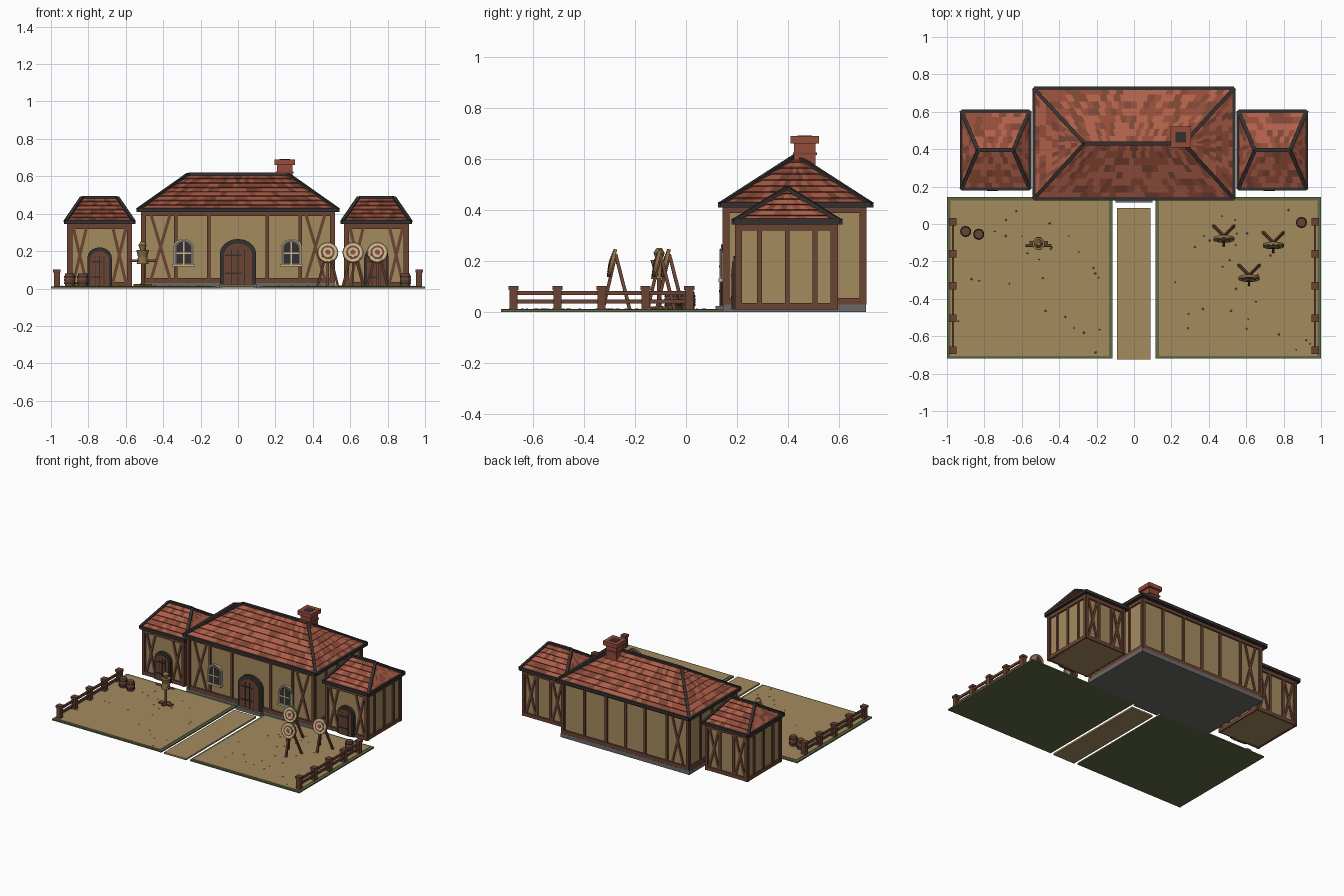
import bpy, bmesh, math, random
from mathutils import Vector, Matrix

random.seed(4)
cube = bpy.data.objects.get("Cube")
if cube:
    bpy.data.objects.remove(cube)

COLOURS = {"plaster": "a58b5f", "timber": "6b4434", "charcoal": "35302e",
           "tile_light": "ae604a", "tile_red": "944c3a", "tile_brown": "7c4535",
           "grass": "5f6b45", "stone": "6c6a68", "cream": "c4b792", "straw": "8a7048"}


def linear(code):
    vals = [int(code[i:i + 2], 16) / 255 for i in (0, 2, 4)]
    return [v / 12.92 if v < 0.04 else ((v + 0.055) / 1.055) ** 2.4 for v in vals] + [1]


MATS = {}
for key, code in COLOURS.items():
    m = bpy.data.materials.new(key)
    m.use_nodes = True
    m.diffuse_color = linear(code)
    m.node_tree.nodes["Principled BSDF"].inputs["Base Color"].default_value = linear(code)
    MATS[key] = m

PARTS = {}


def part(name, mat):
    """Mesh under construction and the slot number of a colour in it."""
    bm, slots = PARTS.setdefault(name, (bmesh.new(), []))
    if mat not in slots:
        slots.append(mat)
    return bm, slots.index(mat)


def paint(verts, slot):
    for v in verts:
        for f in v.link_faces:
            f.material_index = slot


def box(name, mat, lo, hi):
    bm, slot = part(name, mat)
    lo, hi = Vector(lo), Vector(hi)
    mtx = Matrix.Translation((lo + hi) / 2) @ Matrix.Diagonal([abs(c) for c in hi - lo] + [1])
    paint(bmesh.ops.create_cube(bm, size=1, matrix=mtx)["verts"], slot)


def bar(name, mat, p, q, w, d, n=(0, 1, 0)):
    """Beam from p to q, w wide, d deep along n."""
    bm, slot = part(name, mat)
    p, q = Vector(p), Vector(q)
    z = (q - p).normalized()
    x = Vector(n).cross(z).normalized()
    rot = Matrix((x, z.cross(x), z)).transposed().to_4x4()
    mtx = Matrix.Translation((p + q) / 2) @ rot @ Matrix.Diagonal((w, d, (q - p).length, 1))
    paint(bmesh.ops.create_cube(bm, size=1, matrix=mtx)["verts"], slot)


def rod(name, mat, p, q, r, r2=None, seg=12):
    bm, slot = part(name, mat)
    p, q = Vector(p), Vector(q)
    mtx = Matrix.Translation((p + q) / 2) @ (q - p).to_track_quat("Z", "Y").to_matrix().to_4x4()
    paint(bmesh.ops.create_cone(bm, cap_ends=True, segments=seg, radius1=r, radius2=r2 or r,
                                depth=(q - p).length, matrix=mtx)["verts"], slot)


def arch(name, mat, x, z, w, h, y0, y1):
    """Round-topped slab facing -y."""
    bm, slot = part(name, mat)
    rise = w * 0.42
    pts = [(x - w / 2, z), (x + w / 2, z)]
    for i in range(11):
        a = math.pi * i / 10
        pts.append((x + w / 2 * math.cos(a), z + h - rise + rise * math.sin(a)))
    front = [bm.verts.new((px, y0, pz)) for px, pz in pts]
    back = [bm.verts.new((px, y1, pz)) for px, pz in pts]
    bm.faces.new(front)
    bm.faces.new(back[::-1])
    for i in range(len(pts)):
        j = (i + 1) % len(pts)
        bm.faces.new((front[j], front[i], back[i], back[j]))
    paint(front, slot)


def hip_roof(name, cx, cy, hx, hy, z0, z1, rx, rows):
    """Hipped roof of overlapping tile rows with dark eaves, hips and ridge."""
    tiles = name + "_roof_tiles"
    c = [Vector((cx + i * hx, cy + j * hy, z0)) for i, j in ((-1, -1), (1, -1), (1, 1), (-1, 1))]
    left, right = Vector((cx - rx, cy, z1)), Vector((cx + rx, cy, z1))
    for a, b, tb, ta in ((c[0], c[1], right, left), (c[1], c[2], right, right),
                         (c[2], c[3], left, right), (c[3], c[0], left, left)):
        n = round((b - a).length / 0.04)
        lift = (b - a).cross(ta - a).normalized() * 0.006

        def at(u, v):
            return a.lerp(b, u).lerp(ta.lerp(tb, u), v)
        for r in range(rows):
            off = r % 2 / 2
            for i in range(n + 1):
                u0, u1 = max(0, (i - off) / n), min(1, (i + 1 - off) / n)
                if u1 <= u0:
                    continue
                mat = random.choices(["tile_light", "tile_red", "tile_brown"], [5, 4, 2])[0]
                bm, slot = part(tiles, mat)
                v0, v1 = r / rows, (r + 1) / rows
                quad = [at(u0, v0) + lift, at(u1, v0) + lift, at(u1, v1), at(u0, v1)]
                if (quad[2] - quad[3]).length < 1e-5:
                    quad.pop()
                lip = [at(u0, v0), at(u1, v0), quad[1], quad[0]]
                for loop in (quad, lip):
                    bm.faces.new([bm.verts.new(p) for p in loop]).material_index = slot
        bar(name + "_roof_trim", "charcoal", a, b, 0.018, 0.022, (0, 0, 1))
        bar(name + "_roof_trim", "charcoal", a, ta, 0.02, 0.018, (0, 0, 1))
    bar(name + "_roof_trim", "charcoal", left, right, 0.02, 0.02, (0, 0, 1))
    box(name + "_soffit", "charcoal", c[0] - Vector((0, 0, 0.008)), c[2])


def timber_wall(name, a, b, z0, z1, posts, braces=()):
    """Half-timber frame on the wall from a to b; positions are fractions."""
    a, b = Vector((*a, 0)), Vector((*b, 0))
    n = (b - a).cross(Vector((0, 0, 1)))

    def at(t, z):
        return a.lerp(b, t) + Vector((0, 0, z))
    for z in (z0 + 0.013, z1 - 0.013):
        bar(name, "timber", at(0, z), at(1, z), 0.026, 0.022, n)
    for t in posts:
        bar(name, "timber", at(t, z0), at(t, z1), 0.028 if t in (0, 1) else 0.018, 0.018, n)
    for t0, t1 in braces:
        for p, q in ((t0, t1), (t1, t0)):
            bar(name, "timber", at(p, z0 + 0.02), at(q, z1 - 0.02), 0.016, 0.014, n)


def door(name, x, y, z, w, h):
    arch(name, "charcoal", x, z, w, h, y - 0.02, y + 0.01)
    arch(name, "timber", x, z, w * 0.78, h * 0.9, y - 0.024, y)
    for i in (-1, 0, 1):
        box(name, "charcoal", (x + i * w * 0.18 - 0.002, y - 0.026, z), (x + i * w * 0.18 + 0.002, y, z + h * 0.78))
    for k in (0.22, 0.62):
        box(name, "charcoal", (x - w * 0.36, y - 0.028, z + h * k), (x + w * 0.1, y, z + h * k + 0.008))


# Main hall
X, Y0, Y1 = 0.505, 0.157, 0.693
box("hall_foundation", "stone", (-0.52, 0.145, 0), (0.52, 0.705, 0.03))
box("hall_walls", "plaster", (-X, Y0, 0.03), (X, Y1, 0.42))
timber_wall("hall_front_frame", (-X, Y0), (X, Y0), 0.03, 0.415,
            (0, 0.17, 0.345, 0.655, 0.83, 1), ((0.04, 0.14), (0.86, 0.96)))
timber_wall("hall_back_frame", (X, Y1), (-X, Y1), 0.03, 0.415,
            (0, 0.17, 0.345, 0.5, 0.655, 0.83, 1), ((0.87, 0.96),))
for s in (-1, 1):
    timber_wall("hall_end_frame", (s * X, Y0), (s * X, Y1), 0.03, 0.415, (0, 0.25, 0.5, 0.75, 1))
hip_roof("hall", 0, 0.43, 0.535, 0.295, 0.42, 0.61, 0.265, 8)
door("hall_door", 0, Y0, 0.025, 0.195, 0.24)
box("door_step", "stone", (-0.1, 0.115, 0), (0.1, Y0, 0.025))

# Arched windows
for x in (-0.29, 0.285):
    arch("windows", "cream", x, 0.125, 0.11, 0.14, Y0 - 0.016, Y0)
    arch("windows", "stone", x, 0.128, 0.1, 0.132, Y0 - 0.02, Y0)
    arch("windows", "charcoal", x, 0.135, 0.08, 0.115, Y0 - 0.022, Y0)
    box("windows", "cream", (x - 0.004, Y0 - 0.026, 0.13), (x + 0.004, Y0, 0.248))
    box("windows", "cream", (x - 0.04, Y0 - 0.026, 0.185), (x + 0.04, Y0, 0.193))
    box("windows", "cream", (x - 0.06, Y0 - 0.03, 0.118), (x + 0.06, Y0, 0.132))

# Chimney
CH = Vector((0.25, 0.465, 0))
for mat, r, lo, hi in (("tile_red", 0.042, 0.48, 0.66), ("tile_brown", 0.047, 0.615, 0.625),
                       ("tile_red", 0.056, 0.66, 0.69), ("charcoal", 0.028, 0.68, 0.692)):
    box("chimney", mat, CH + Vector((-r, -r, lo)), CH + Vector((r, r, hi)))

# Side houses
for s in (-1, 1):
    side = "left" if s > 0 else "right"
    a, b = sorted((s * 0.58, s * 0.9))
    box(side + "_house_walls", "plaster", (a, 0.205, 0.01), (b, 0.58, 0.355))
    frame = side + "_house_frame"
    timber_wall(frame, (a, 0.205), (b, 0.205), 0.01, 0.345, (0, 1), ((0.06, 0.28), (0.72, 0.94)))
    timber_wall(frame, (b, 0.58), (a, 0.58), 0.01, 0.345, (0, 0.33, 0.67, 1), ((0.05, 0.29), (0.71, 0.95)))
    for x in (a, b):
        timber_wall(frame, (x, 0.205), (x, 0.58), 0.01, 0.345, (0, 0.22, 0.51, 0.8, 1))
    hip_roof(side + "_house", s * 0.74, 0.395, 0.182, 0.208, 0.355, 0.485, 0.093, 6)
    door(side + "_house_door", s * 0.74, 0.205, 0.01, 0.13, 0.21)

# Training yards, path and fences
box("path", "plaster", (-0.09, -0.725, 0), (0.088, 0.085, 0.012))
for s in (-1, 1):
    box("yard_grass", "grass", (s * 0.115, -0.72, 0), (s, 0.145, 0.01))
    box("yard_earth", "plaster", (s * 0.135, -0.705, 0.002), (s * 0.98, 0.125, 0.013))
    for i in range(28):
        x, y = s * random.uniform(0.16, 0.95), random.uniform(-0.69, 0.1)
        rod("yard_pebbles", "straw", (x, y, 0.012), (x, y, 0.015), random.uniform(0.004, 0.008), 0.003, 5)
    for i in range(5):
        y = -0.675 + i * 0.172
        box("fence", "timber", (s * 0.968 - 0.016, y - 0.016, 0), (s * 0.968 + 0.016, y + 0.016, 0.09))
        box("fence", "timber", (s * 0.968 - 0.02, y - 0.02, 0.086), (s * 0.968 + 0.02, y + 0.02, 0.102))
    for z in (0.042, 0.075):
        box("fence", "timber", (s * 0.968 - 0.006, -0.675, z - 0.008), (s * 0.968 + 0.006, 0.013, z + 0.008))

# Barrels
for x, y in ((-0.9, -0.04), (-0.83, -0.055), (0.895, 0.008)):
    rod("barrels", "timber", (x, y, 0.01), (x, y, 0.045), 0.024, 0.03)
    rod("barrels", "timber", (x, y, 0.045), (x, y, 0.08), 0.03, 0.024)
    for z in (0.025, 0.06):
        rod("barrels", "charcoal", (x, y, z), (x, y, z + 0.006), 0.03)

# Archery targets on tripods
for x, y in ((0.48, -0.065), (0.745, -0.1), (0.615, -0.275)):
    top = Vector((x, y, 0.225))
    for dx, dy in ((-0.055, 0.055), (0.055, 0.055), (0, -0.05)):
        bar("target_stands", "timber", (x + dx, y + dy, 0.01), top, 0.013, 0.013)
    face = Vector((0, -0.97, 0.24))
    mid = Vector((x, y - 0.008, 0.19))
    for i, (mat, r) in enumerate((("straw", 0.056), ("cream", 0.049), ("tile_brown", 0.037),
                                  ("cream", 0.027), ("tile_red", 0.014))):
        rod("targets", mat, mid, mid + face * (0.014 + i * 0.0015), r, seg=20)

# Practice dummy
D = Vector((-0.51, -0.105, 0))


def at_dummy(x, z, y=0):
    return D + Vector((x, y, z))


box("dummy", "timber", at_dummy(-0.05, 0.01, -0.015), at_dummy(0.05, 0.024, 0.015))
box("dummy", "timber", at_dummy(-0.012, 0.01, -0.035), at_dummy(0.012, 0.022, 0.035))
rod("dummy", "timber", at_dummy(0, 0.015), at_dummy(0, 0.22), 0.009)
rod("dummy", "straw", at_dummy(0, 0.13), at_dummy(0, 0.17), 0.032, 0.025)
rod("dummy", "straw", at_dummy(0, 0.17), at_dummy(0, 0.205), 0.025, 0.034)
rod("dummy", "timber", at_dummy(-0.07, 0.148, -0.01), at_dummy(0.068, 0.148, -0.01), 0.007)
rod("dummy", "straw", at_dummy(0, 0.207), at_dummy(0, 0.232), 0.014, 0.022)
rod("dummy", "straw", at_dummy(0, 0.232), at_dummy(0, 0.252), 0.022, 0.01)

# Turn the parts into objects
for name, (bm, slots) in PARTS.items():
    if not name.endswith("_roof_tiles"):
        bmesh.ops.recalc_face_normals(bm, faces=bm.faces)
    mesh = bpy.data.meshes.new(name)
    bm.to_mesh(mesh)
    bm.free()
    for key in slots:
        mesh.materials.append(MATS[key])
    bpy.context.scene.collection.objects.link(bpy.data.objects.new(name, mesh))
